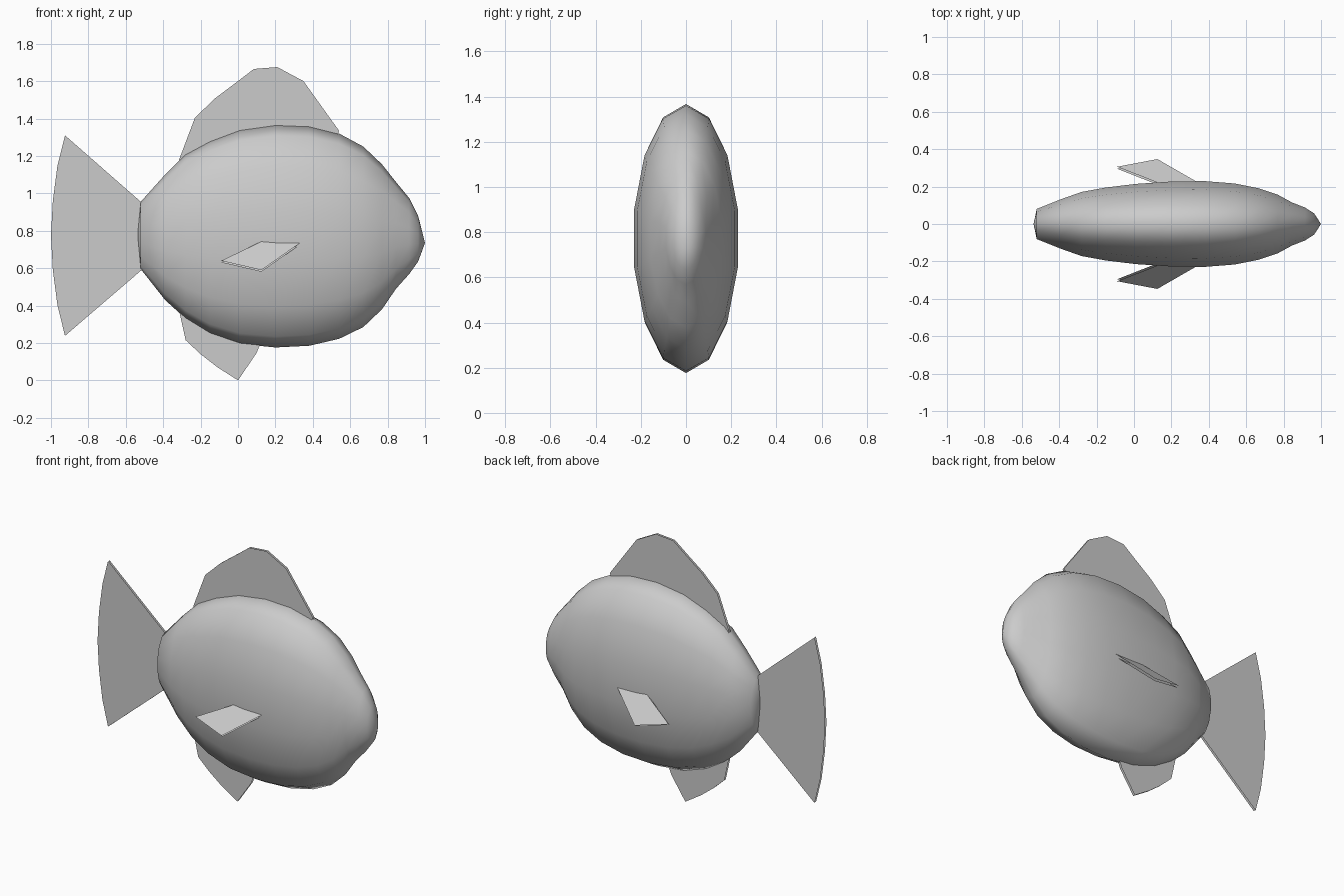
import bpy, bmesh, math
from mathutils import Vector

cube = bpy.data.objects.get("Cube")
if cube:
    bpy.data.objects.remove(cube)

grey = bpy.data.materials.new("plain grey")
grey.use_nodes = True
colour = (0.6, 0.6, 0.6, 1)
grey.diffuse_color = colour
grey.node_tree.nodes["Principled BSDF"].inputs["Base Color"].default_value = colour

SIDES = 14
GAP = 0.014


def finish(bm, name):
    mesh = bpy.data.meshes.new(name)
    bm.to_mesh(mesh)
    bm.free()
    mesh.materials.append(grey)
    obj = bpy.data.objects.new(name, mesh)
    bpy.context.collection.objects.link(obj)
    return obj


# Body: rings of an upright ellipse lofted from tail root to nose
# each station: x, top, bottom, half width
stations = [
    (-0.52, 0.955, 0.595, 0.083), (-0.39, 1.10, 0.43, 0.136),
    (-0.28, 1.21, 0.33, 0.176), (-0.15, 1.28, 0.25, 0.20),
    (0.01, 1.34, 0.195, 0.22), (0.20, 1.367, 0.176, 0.233),
    (0.38, 1.36, 0.185, 0.235), (0.54, 1.32, 0.222, 0.222),
    (0.67, 1.25, 0.285, 0.195), (0.77, 1.155, 0.38, 0.16),
    (0.845, 1.06, 0.49, 0.118), (0.915, 0.975, 0.568, 0.09),
    (0.963, 0.88, 0.635, 0.058),
]
bm = bmesh.new()
rings = []
for x, top, low, wide in stations:
    ring = []
    for i in range(SIDES):
        a = math.tau * i / SIDES
        z = (top + low) / 2 + (top - low) / 2 * math.cos(a)
        ring.append(bm.verts.new((x, wide * math.sin(a), z)))
    rings.append(ring)
tail_tip = bm.verts.new((-0.537, 0, 0.78))
nose_tip = bm.verts.new((1, 0, 0.735))
for i in range(SIDES):
    j = (i + 1) % SIDES
    for a, b in zip(rings, rings[1:]):
        bm.faces.new((a[i], a[j], b[j], b[i]))
    bm.faces.new((tail_tip, rings[0][j], rings[0][i]))
    bm.faces.new((nose_tip, rings[-1][i], rings[-1][j]))
bmesh.ops.recalc_face_normals(bm, faces=bm.faces)
body = finish(bm, "body")
for p in body.data.polygons:
    p.use_smooth = True


# Fins: a pair of thin open sheets, one facing each way
def fin(name, points):
    pts = [Vector(p) for p in points]
    normal = (pts[1] - pts[0]).cross(pts[2] - pts[0]).normalized()
    bm = bmesh.new()
    for side in (1, -1):
        verts = [bm.verts.new(p + normal * side * GAP / 2) for p in pts]
        bm.faces.new(verts[::side])
    finish(bm, name)


def middle_fin(name, outline):
    fin(name, [(x, 0, z) for x, z in outline])


middle_fin("dorsal_fin", [
    (-0.22, 1.0), (-0.315, 1.18), (-0.23, 1.405), (-0.12, 1.51), (0, 1.60),
    (0.085, 1.665), (0.21, 1.675), (0.35, 1.60), (0.54, 1.335), (0.5, 1.2)])
middle_fin("tail_fin", [
    (-0.48, 0.62), (-0.925, 0.238), (-0.965, 0.40), (-0.99, 0.59), (-1, 0.775),
    (-0.99, 0.96), (-0.965, 1.15), (-0.925, 1.31), (-0.48, 0.92)])
middle_fin("belly_fin", [
    (-0.31, 0.42), (-0.31, 0.35), (-0.28, 0.215), (-0.2, 0.14), (-0.11, 0.07),
    (0, 0), (0.1, 0.147), (0.14, 0.25)])

# Side fins, sloping down and outward
for name, s in (("left_pectoral_fin", 1), ("right_pectoral_fin", -1)):
    fin(name, [(x, s * (0.235 + (0.715 - z) * 0.82), z) for x, z in
               ((-0.09, 0.635), (0.15, 0.75), (0.36, 0.75), (0.125, 0.585))])
